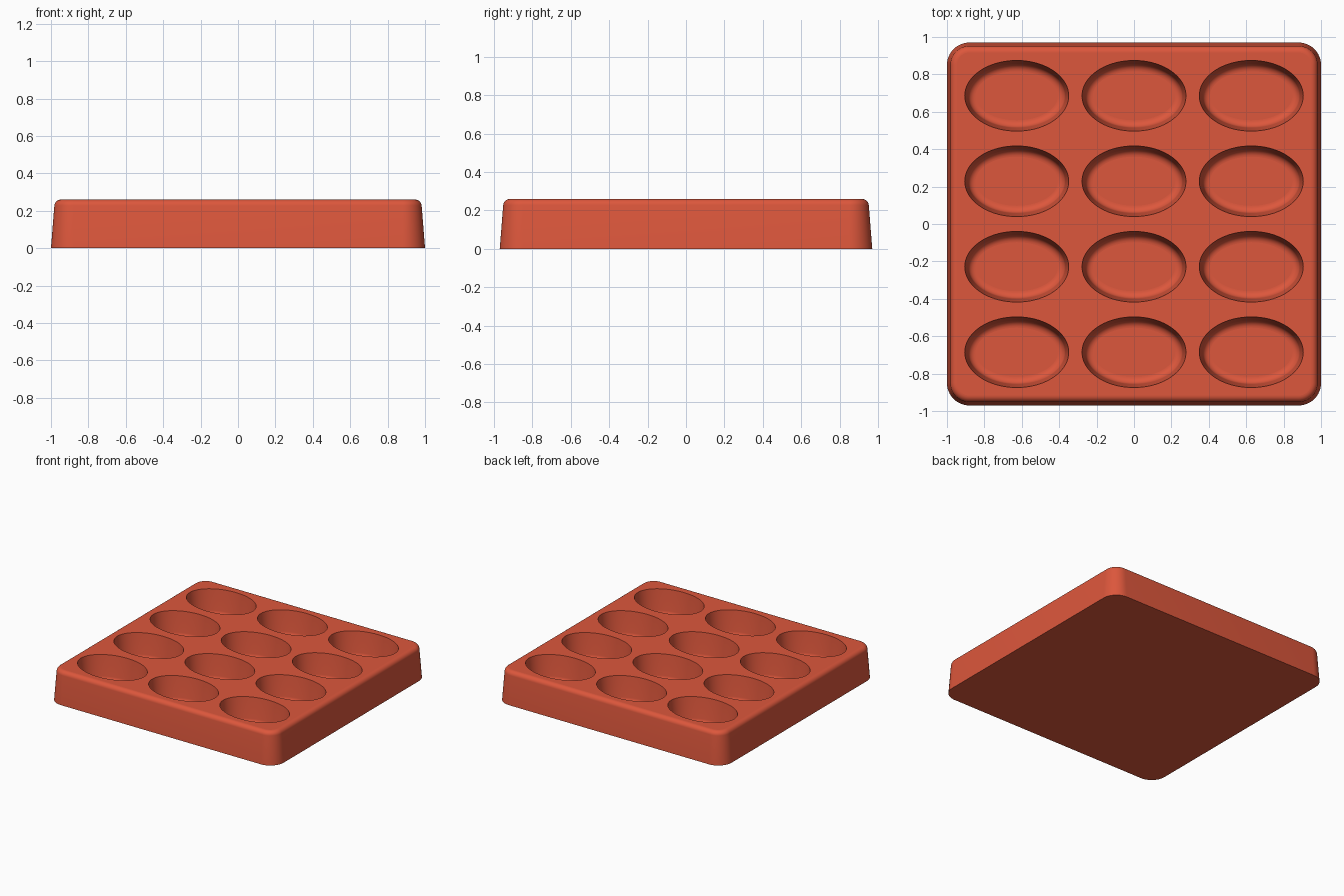
import bpy
import bmesh
from math import pi, sin, cos, radians

old = bpy.data.objects.get("Cube")
if old:
    bpy.data.objects.remove(old, do_unlink=True)

HEIGHT = 0.26
DEPTH = 0.2

terracotta = bpy.data.materials.new("terracotta red")
terracotta.use_nodes = True
colour = (0.72, 0.095, 0.045, 1)
terracotta.diffuse_color = colour
shader = terracotta.node_tree.nodes["Principled BSDF"]
shader.inputs["Base Color"].default_value = colour
shader.inputs["Roughness"].default_value = 0.6


def loft(bm, rings):
    """Skin a stack of matching rings, bottom to top, and cap both ends."""
    loops = [[bm.verts.new(p) for p in ring] for ring in rings]
    n = len(loops[0])
    for low, high in zip(loops, loops[1:]):
        for i in range(n):
            j = (i + 1) % n
            bm.faces.new((low[i], low[j], high[j], high[i]))
    bm.faces.new(loops[0][::-1])
    bm.faces.new(loops[-1])


def rounded_rect(hx, hy, r, z, seg=12):
    points = []
    for k, (sx, sy) in enumerate(((1, 1), (-1, 1), (-1, -1), (1, -1))):
        for i in range(seg + 1):
            a = (k + i / seg) * pi / 2
            points.append((sx * (hx - r) + r * cos(a), sy * (hy - r) + r * sin(a), z))
    return points


def ellipse(cx, cy, rx, ry, z, seg=72):
    return [(cx + rx * cos(2 * pi * i / seg), cy + ry * sin(2 * pi * i / seg), z)
            for i in range(seg)]


def make_object(name, bm):
    bmesh.ops.recalc_face_normals(bm, faces=bm.faces)
    mesh = bpy.data.meshes.new(name)
    bm.to_mesh(mesh)
    bm.free()
    mesh.materials.append(terracotta)
    obj = bpy.data.objects.new(name, mesh)
    bpy.context.collection.objects.link(obj)
    return obj


# Tray block: drafted sides with a rounded top edge
profile = [(0, 0)]
fillet = 0.035
for i in range(9):
    a = radians(5) + i / 8 * radians(85)
    profile.append((0.018 + fillet * (1 - cos(a)), HEIGHT - fillet * (1 - sin(a))))
bm = bmesh.new()
loft(bm, [rounded_rect(1 - d, 0.97 - d, 0.12 - d, z) for d, z in profile])
tray = make_object("tray", bm)

# Oval pockets: drafted walls with a rounded floor edge
round_r = 0.04
floor = HEIGHT - DEPTH
pocket = []
for i in range(9):
    a = i / 8 * radians(85)
    pocket.append((0.018 + round_r * (1 - sin(a)), floor + round_r * (1 - cos(a))))
pocket += [(0, HEIGHT), (0, HEIGHT + 0.05)]
bm = bmesh.new()
for col in (-1, 0, 1):
    for row in (-1.5, -0.5, 0.5, 1.5):
        loft(bm, [ellipse(col * 0.627, row * 0.457, 0.278 - d, 0.189 - d, z)
                  for d, z in pocket])
cutter = make_object("pocket_cutter", bm)
cutter.hide_render = True

cut = tray.modifiers.new("pockets", "BOOLEAN")
cut.operation = "DIFFERENCE"
cut.solver = "EXACT"
cut.object = cutter

bpy.ops.object.select_all(action="DESELECT")
tray.select_set(True)
bpy.context.view_layer.objects.active = tray
bpy.ops.object.modifier_apply(modifier=cut.name)
bpy.data.objects.remove(cutter, do_unlink=True)

# Smooth walls and fillets, flat top, floors and base
bpy.ops.object.shade_smooth_by_angle(angle=radians(35))
for face in tray.data.polygons:
    if abs(face.normal.z) > 0.999:
        face.use_smooth = False
